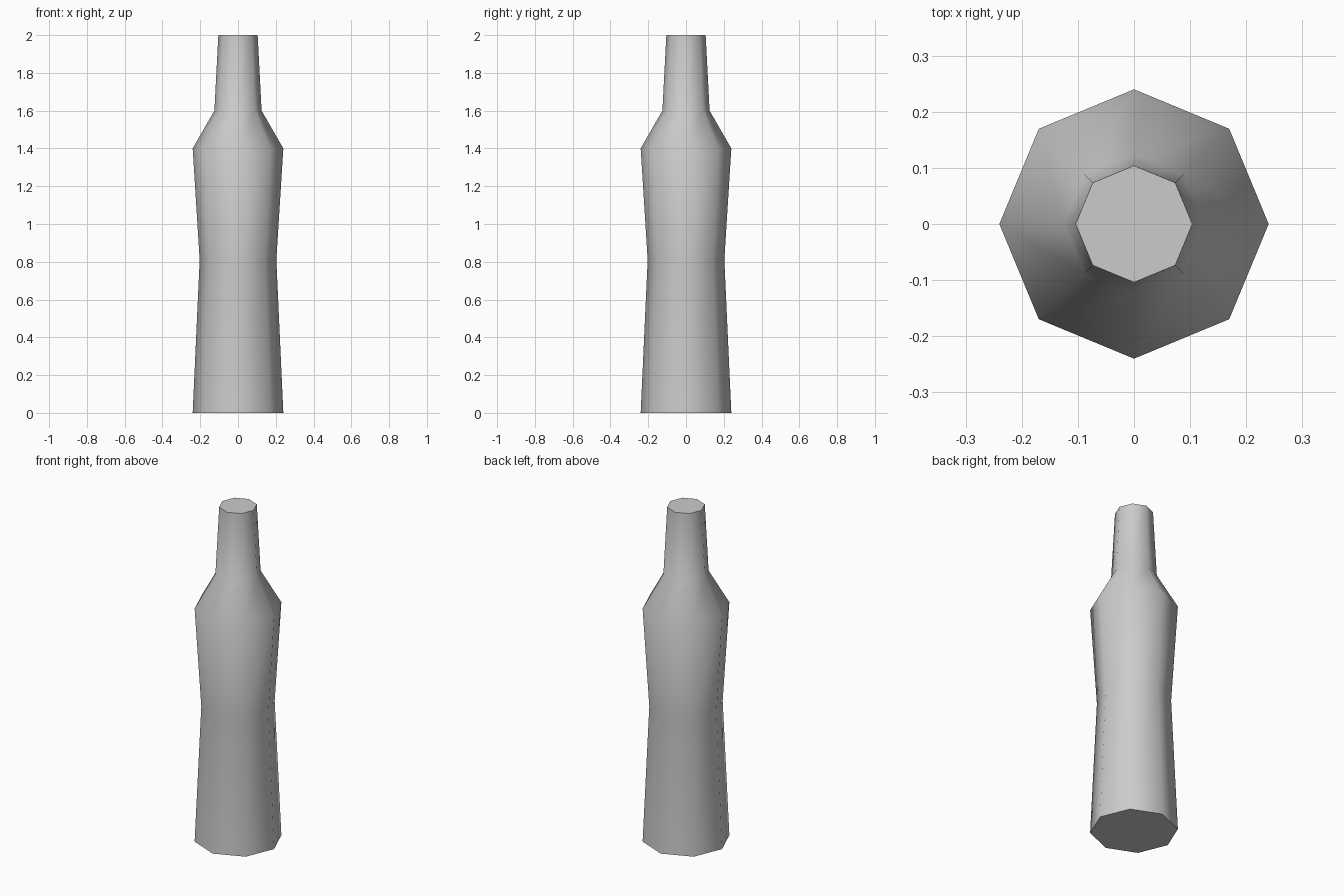
import bpy, bmesh, math

if "Cube" in bpy.data.objects:
    bpy.data.objects.remove(bpy.data.objects["Cube"])

SIDES = 8
# Bottle profile: (radius, height) from base to mouth
PROFILE = [(0.24, 0.0), (0.203, 0.81), (0.24, 1.4), (0.125, 1.6), (0.104, 2.0)]

bm = bmesh.new()
rings = []
for r, z in PROFILE:
    rings.append([bm.verts.new((r * math.cos(i * math.tau / SIDES),
                                r * math.sin(i * math.tau / SIDES), z))
                  for i in range(SIDES)])

# Side walls
for low, high in zip(rings, rings[1:]):
    for i in range(SIDES):
        j = (i + 1) % SIDES
        bm.faces.new((low[i], low[j], high[j], high[i]))

# Flat base and mouth
bm.faces.new(rings[0][::-1])
bm.faces.new(rings[-1])

mesh = bpy.data.meshes.new("bottle")
bm.to_mesh(mesh)
bm.free()
bottle = bpy.data.objects.new("bottle", mesh)
bpy.context.collection.objects.link(bottle)

# Smooth walls, sharp rims
bpy.context.view_layer.objects.active = bottle
bottle.select_set(True)
bpy.ops.object.shade_smooth_by_angle(angle=math.radians(60))
